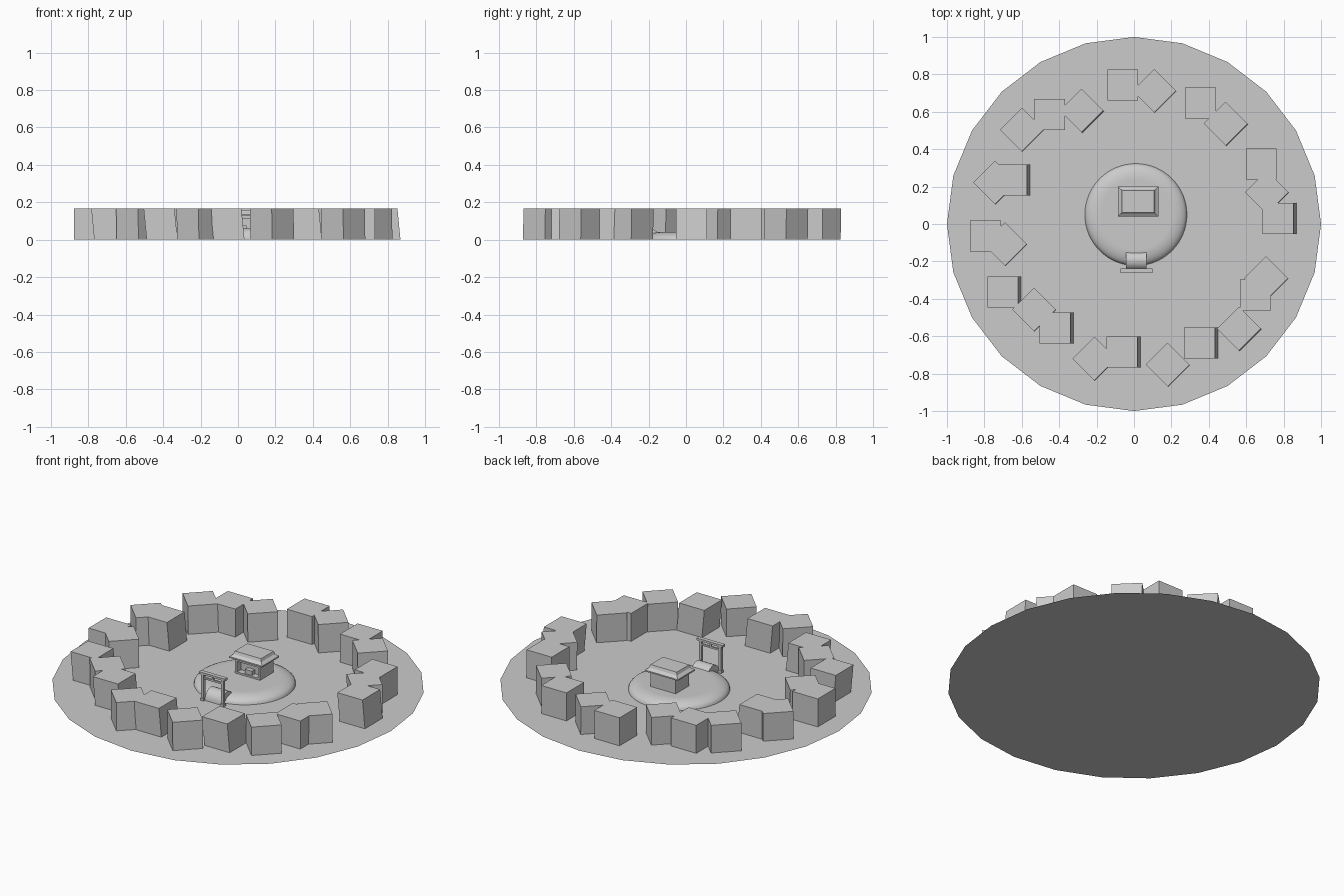
import bpy, bmesh, math
from mathutils import Vector

if "Cube" in bpy.data.objects:
    bpy.data.objects.remove(bpy.data.objects["Cube"])


def make(name, verts, faces, smooth=False):
    me = bpy.data.meshes.new(name)
    me.from_pydata(verts, [], faces)
    bm = bmesh.new()
    bm.from_mesh(me)
    bmesh.ops.recalc_face_normals(bm, faces=bm.faces)
    bm.to_mesh(me)
    bm.free()
    ob = bpy.data.objects.new(name, me)
    bpy.context.collection.objects.link(ob)
    if smooth:
        bpy.ops.object.select_all(action='DESELECT')
        ob.select_set(True)
        bpy.context.view_layer.objects.active = ob
        bpy.ops.object.shade_smooth_by_angle(angle=math.radians(35))
    return ob


BOX = [(0, 1, 2, 3), (4, 5, 6, 7), (0, 1, 5, 4), (1, 2, 6, 5), (2, 3, 7, 6), (3, 0, 4, 7)]


def rect(cx, cy, w, d, z, ang=0.0):
    c, s = math.cos(ang), math.sin(ang)
    return [(cx + x * w / 2 * c - y * d / 2 * s, cy + x * w / 2 * s + y * d / 2 * c, z)
            for x, y in ((-1, -1), (1, -1), (1, 1), (-1, 1))]


def block(name, x0, x1, y0, y1, z0, z1, inset=0.0):
    cx, cy, w, d = (x0 + x1) / 2, (y0 + y1) / 2, x1 - x0, y1 - y0
    return make(name, rect(cx, cy, w, d, z0) + rect(cx, cy, w - 2 * inset, d - 2 * inset, z1), BOX)


# Round 24-sided base
make("base_disc", [(math.sin(math.radians(15 * i)), math.cos(math.radians(15 * i)), 0)
                   for i in range(24)], [tuple(range(24))])

# Ring of blocks: (top centre x, y, lean of the bottom along x)
straight = [(-.06, .743, 0), (.355, .647, 0), (.68, .321, 0), (.77, .03, .016),
            (-.452, .585, 0), (-.655, .235, .016), (-.794, -.064, 0), (-.702, -.364, .016),
            (-.422, -.556, .016), (-.064, -.684, .016), (.35, -.636, .016), (.65, -.38, 0)]
turned = [(.108, .713), (.49, .537), (.71, .17), (-.28, .607), (-.6, .505), (-.743, .222),
          (-.69, -.107), (-.535, -.457), (-.212, -.72), (.18, -.752), (.561, -.56), (.706, -.29)]
S, H = .165, .166
for i, (x, y, lean) in enumerate(straight):
    make(f"block_straight_{i}", rect(x + lean, y, S, S, 0) + rect(x, y, S, S, H), BOX)
for i, (x, y) in enumerate(turned):
    a = math.radians(45)
    make(f"block_turned_{i}", rect(x + .003, y - .003, S, S, 0, a) + rect(x, y, S, S, H, a), BOX)

# Rounded mound with a flat top
CX, CY, N = .01, .05, 64
profile = [(.273, 0), (.27, .012), (.26, .022), (.243, .031), (.222, .037), (.2, .04), (.187, .04)]
verts = [(CX + r * math.cos(2 * math.pi * i / N), CY + r * math.sin(2 * math.pi * i / N), z)
         for r, z in profile for i in range(N)]
faces = [(k * N + i, k * N + (i + 1) % N, (k + 1) * N + (i + 1) % N, (k + 1) * N + i)
         for k in range(len(profile) - 1) for i in range(N)]
faces.append(tuple(range((len(profile) - 1) * N, len(profile) * N)))
make("mound", verts, faces, True)

# Arched bridge from the gate up to the mound
arc = []
for i in range(13):
    a = math.pi * i / 12
    arc.append((-.195 - .055 * math.cos(a), .06 * math.sin(a)))
n = len(arc)
verts = [(x, y, z) for x in (-.042, .066) for y, z in arc]
faces = [(i, i + 1, n + i + 1, n + i) for i in range(n - 1)]
faces += [tuple(range(n)), tuple(range(n, 2 * n)), (0, n - 1, 2 * n - 1, n)]
make("bridge", verts, faces, True)

# Gate: two posts with feet, two beams and a centre strut
for side, x in (("left", -.052), ("right", .078)):
    block(f"gate_post_{side}", x - .008, x + .008, -.259, -.243, 0, .155)
    block(f"gate_foot_{side}", x - .011, x + .011, -.262, -.24, 0, .015)
block("gate_top_beam", -.072, .098, -.263, -.239, .155, .168)
block("gate_lower_beam", -.062, .088, -.256, -.246, .128, .138)
block("gate_strut", .007, .019, -.255, -.247, .138, .155)

# Shrine: walls open at the front, corner pillars and a small chest
X0, X1, Y0, Y1 = -.06, .104, .058, .182
block("shrine_floor", X0, X1, Y0, Y1, .038, .05)
block("shrine_room", X0, X1, Y0 + .035, Y1, .05, .132)
block("shrine_lintel", X0, X1, Y0, Y0 + .014, .112, .132)
for i, x in enumerate((X0, X1 - .014)):
    block(f"shrine_pillar_{i}", x, x + .014, Y0, Y0 + .035, .05, .132)
block("shrine_chest", 0, .045, Y0 + .008, Y0 + .035, .05, .075)

# Layered roof
block("roof_eave", -.086, .13, .04, .2, .13, .138)
block("roof_slope", -.086, .13, .04, .2, .138, .152, .02)
block("roof_cap", -.07, .114, .055, .185, .152, .168, .006)
